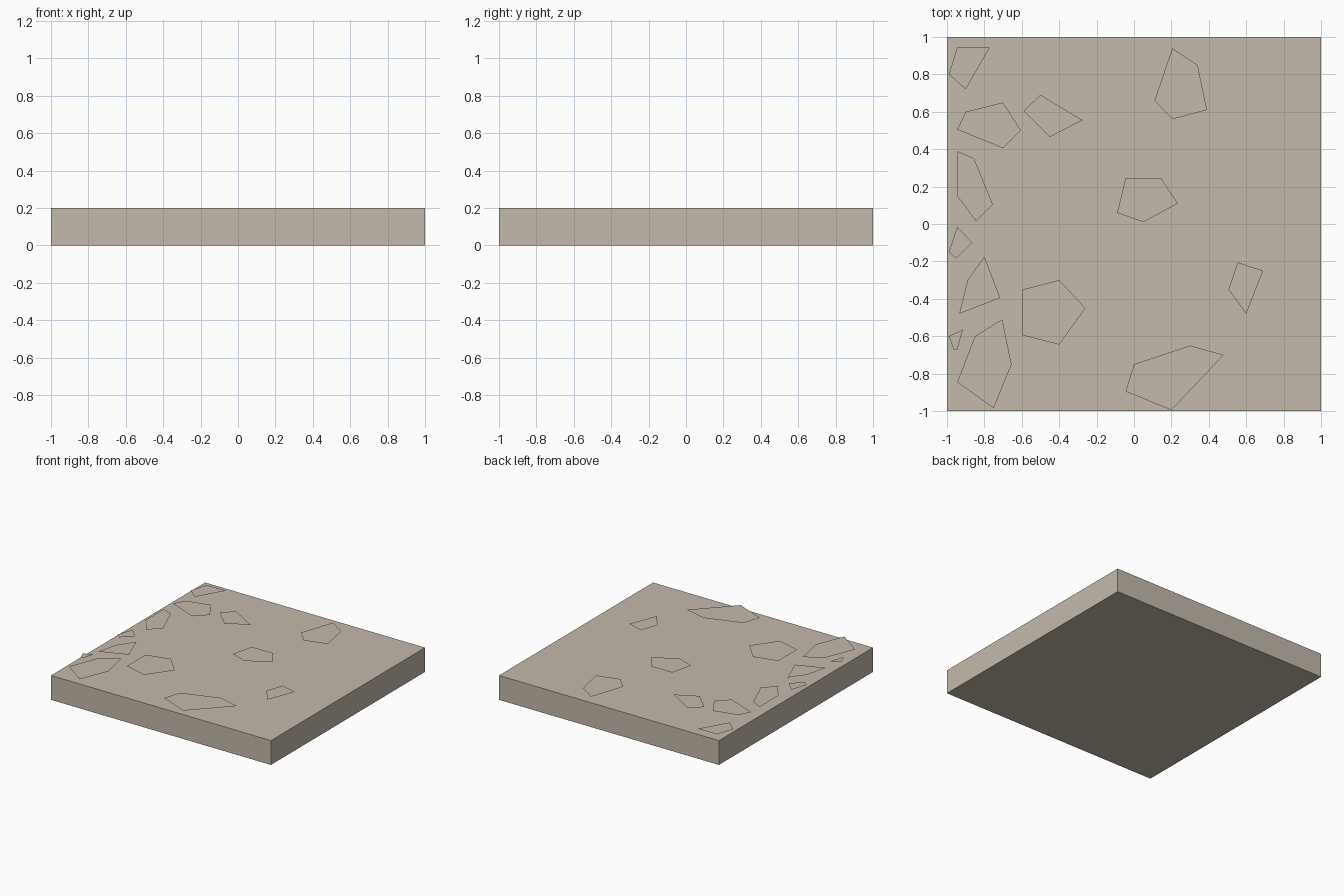
import bpy, bmesh

if "Cube" in bpy.data.objects:
    bpy.data.objects.remove(bpy.data.objects["Cube"])

stone_mat = bpy.data.materials.new("sandy_stone")
stone_mat.diffuse_color = (0.55, 0.49, 0.407, 1)
stone_mat.use_nodes = True
stone_mat.node_tree.nodes["Principled BSDF"].inputs["Base Color"].default_value = stone_mat.diffuse_color

TOP = 0.2


def finish(bm, name):
    bmesh.ops.recalc_face_normals(bm, faces=bm.faces)
    mesh = bpy.data.meshes.new(name)
    bm.to_mesh(mesh)
    bm.free()
    mesh.materials.append(stone_mat)
    obj = bpy.data.objects.new(name, mesh)
    bpy.context.collection.objects.link(obj)
    return obj


def chip(name, outline, height, inset):
    """Flat stone: outline on the slab, inset top face raised by height."""
    bm = bmesh.new()
    face = bm.faces.new([bm.verts.new((x, y, TOP)) for x, y in outline])
    face.normal_update()
    if face.normal.z < 0:
        face.normal_flip()
    bmesh.ops.inset_region(bm, faces=[face], thickness=inset, use_even_offset=True)
    for v in face.verts:
        v.co.z = TOP + height
    finish(bm, name)


# Square floor slab
bm = bmesh.new()
bmesh.ops.create_cube(bm, size=1)
for v in bm.verts:
    v.co = (v.co.x * 2, v.co.y * 2, (v.co.z + 0.5) * TOP)
finish(bm, "floor_slab")

# Thick raised stones
thick = [
    [(-.945, .505), (-.90, .60), (-.70, .65), (-.605, .50), (-.70, .405)],
    [(-.945, .39), (-.855, .35), (-.755, .105), (-.845, .015), (-.945, .15)],
    [(-.99, -.60), (-.915, -.565), (-.945, -.67), (-.965, -.67)],
    [(-.945, -.845), (-.85, -.60), (-.705, -.51), (-.655, -.75), (-.75, -.985)],
    [(-.595, -.35), (-.40, -.30), (-.26, -.45), (-.40, -.645), (-.595, -.595)],
    [(-.045, -.895), (0, -.75), (.30, -.65), (.48, -.70), (.20, -.995)],
    [(.505, -.35), (.555, -.205), (.69, -.25), (.60, -.48)],
]
# Thin raised stones
thin = [
    [(-.99, .80), (-.945, .945), (-.77, .945), (-.90, .72)],
    [(-.59, .605), (-.50, .69), (-.275, .555), (-.45, .465)],
    [(-.99, -.15), (-.945, -.015), (-.865, -.10), (-.95, -.185)],
    [(-.935, -.48), (-.89, -.30), (-.80, -.175), (-.715, -.395)],
    [(-.09, .06), (-.045, .245), (.145, .245), (.235, .11), (.05, .01)],
    [(.11, .66), (.205, .94), (.34, .85), (.39, .61), (.205, .56)],
]
for i, outline in enumerate(thick, 1):
    chip(f"thick_stone_{i}", outline, 0.03, 0.013)
for i, outline in enumerate(thin, 1):
    chip(f"thin_stone_{i}", outline, 0.015, 0.006)
